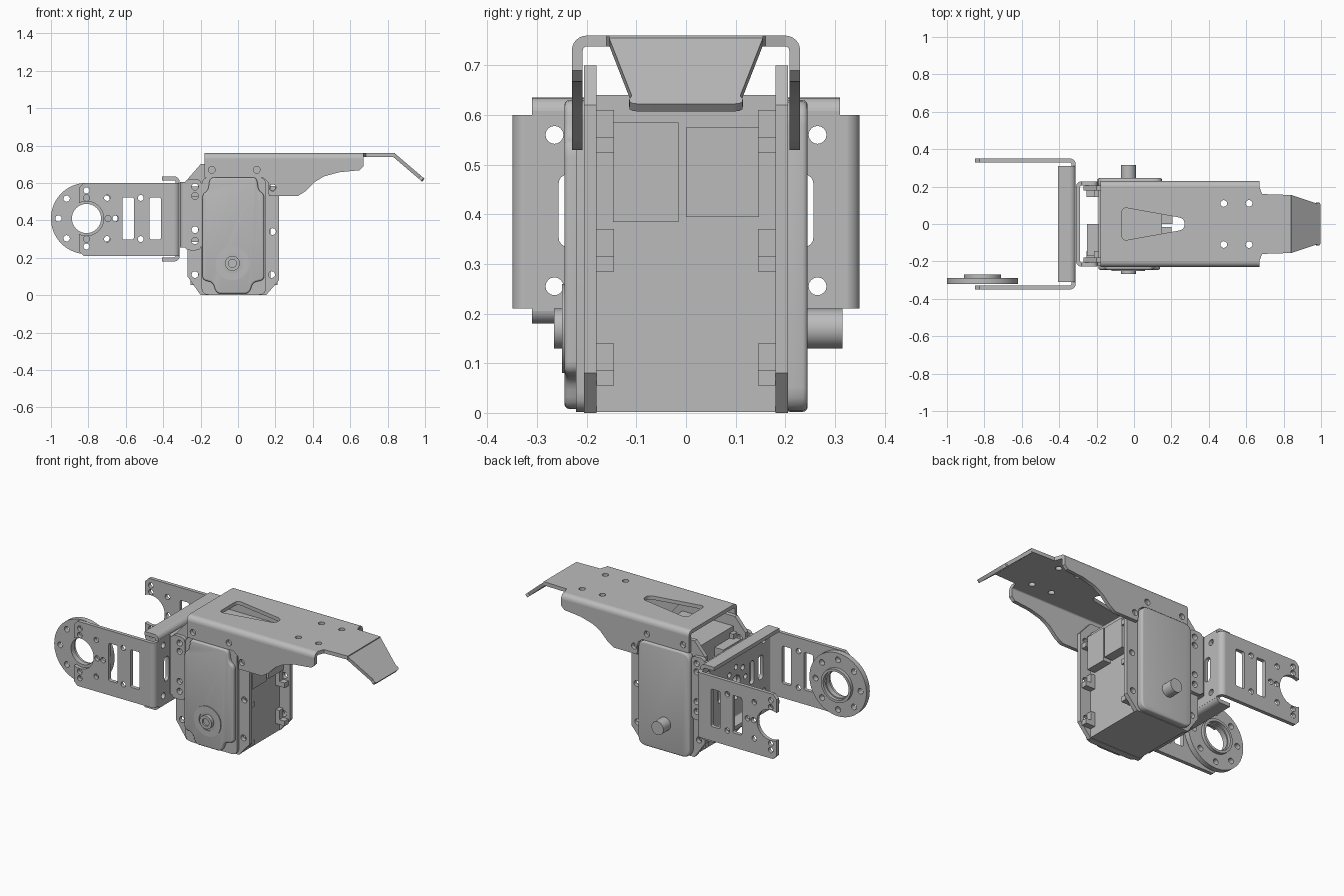
import bpy, bmesh, math
from mathutils import Matrix, Vector

cube = bpy.data.objects.get("Cube")
if cube:
    bpy.data.objects.remove(cube)

grey = bpy.data.materials.new("satin_grey")
grey.use_nodes = True
COLOUR = (0.5, 0.5, 0.5, 1)
grey.diffuse_color = COLOUR
grey.node_tree.nodes["Principled BSDF"].inputs["Base Color"].default_value = COLOUR

X, Y, Z = Vector((1, 0, 0)), Vector((0, 1, 0)), Vector((0, 0, 1))
PLANES = {"x": (Y, Z, X), "y": (X, Z, -Y), "z": (X, Y, Z)}
parts = []


def circle(u, v, r, n=24):
    return [(u + r * math.cos(i * math.tau / n), v + r * math.sin(i * math.tau / n)) for i in range(n)]


def rect(u0, u1, v0, v1):
    return [(u0, v0), (u1, v0), (u1, v1), (u0, v1)]


def rounded(points, r, steps=4):
    """Round every corner of a closed outline."""
    out = []
    pts = [Vector(p) for p in points]
    for i, p in enumerate(pts):
        a, b = pts[i - 1] - p, pts[(i + 1) % len(pts)] - p
        a = p + a.normalized() * min(r, a.length * 0.45)
        b = p + b.normalized() * min(r, b.length * 0.45)
        for k in range(steps + 1):
            t = k / steps
            out.append(tuple(a * (1 - t) ** 2 + p * 2 * t * (1 - t) + b * t * t))
    return out


def sheet(name, plane, outline, lo, hi, holes=(), frame=None, bevel=0):
    """Outline with holes, extruded from lo to hi along the plane's normal."""
    curve = bpy.data.curves.new(name, "CURVE")
    curve.dimensions, curve.fill_mode = "2D", "BOTH"
    curve.extrude = (hi - lo) / 2
    for loop in [outline, *holes]:
        spline = curve.splines.new("POLY")
        spline.points.add(len(loop) - 1)
        for point, (u, v) in zip(spline.points, loop):
            point.co = (u, v, 0, 1)
        spline.use_cyclic_u = True
    temp = bpy.data.objects.new(name + "_outline", curve)
    bpy.context.collection.objects.link(temp)
    graph = bpy.context.evaluated_depsgraph_get()
    mesh = bpy.data.meshes.new_from_object(temp.evaluated_get(graph))
    bpy.data.objects.remove(temp)
    bpy.data.curves.remove(curve)

    if frame is None:
        u, v, w = PLANES[plane]
        normal = Vector([abs(c) for c in w])
        frame = Matrix.Translation(normal * (lo + hi) / 2) @ Matrix((u, v, w)).transposed().to_4x4()
    bm = bmesh.new()
    bm.from_mesh(mesh)
    bmesh.ops.remove_doubles(bm, verts=bm.verts, dist=1e-5)
    if bevel:
        bmesh.ops.dissolve_limit(bm, angle_limit=0.01, verts=bm.verts, edges=bm.edges)
        rim = [e for e in bm.edges if len(e.link_faces) == 2 and e.calc_face_angle() > 1.2]
        bmesh.ops.bevel(bm, geom=rim, offset=bevel, segments=3, profile=0.5, affect="EDGES")
    bm.transform(frame)
    bmesh.ops.recalc_face_normals(bm, faces=bm.faces)
    bm.to_mesh(mesh)
    bm.free()
    mesh.materials.clear()
    mesh.materials.append(grey)
    obj = bpy.data.objects.new(name, mesh)
    bpy.context.collection.objects.link(obj)
    parts.append(obj)
    return obj


def box(name, x0, x1, y0, y1, z0, z1):
    return sheet(name, "z", rect(x0, x1, y0, y1), z0, z1)


def bend(name, plane, u, v, su, sv, lo, hi, r=0.03, t=0.022):
    """Quarter-round fold joining two sheets."""
    arc = [i * math.pi / 12 for i in range(7)]
    loop = [(u + su * r * math.cos(a), v + sv * r * math.sin(a)) for a in arc]
    loop += [(u + su * (r - t) * math.cos(a), v + sv * (r - t) * math.sin(a)) for a in reversed(arc)]
    return sheet(name, plane, loop, lo, hi)


def pair(s, a, b):
    return sorted((s * a, s * b))


# Servo core, flanges, screw lugs
box("servo_core", -0.19, 0.15, -0.185, 0.185, 0.002, 0.64)
flange = [(-0.2, 0), (0.15, 0), (0.22, 0.08), (0.22, 0.62), (0.15, 0.7), (-0.2, 0.7), (-0.27, 0.62), (-0.27, 0.1)]
left_holes = [(-0.23, z) for z in (0.29, 0.35, 0.53, 0.58)]
screws = [(0.18, 0.11), (0.185, 0.34), (0.185, 0.58), (-0.23, 0.11)] + left_holes
for s, side in ((-1, "front"), (1, "back")):
    sheet(side + "_flange", "y", flange, *pair(s, 0.18, 0.205), [circle(u, v, 0.018, 16) for u, v in screws])
    for z in (0.055, 0.285, 0.525):
        for x0, x1, mid in ((0.15, 0.21, 0.175), (-0.255, -0.19, -0.215)):
            box(side + "_lug", x0, x1, *pair(s, 0.145, 0.18), z, z + 0.03)
            inner = (x0, mid) if x0 > 0 else (mid, x1)
            box(side + "_nut_seat", *inner, *pair(s, 0.145, 0.18), z + 0.03, z + 0.085)

# Cable sockets
box("right_socket", 0.15, 0.2, -0.147, -0.015, 0.385, 0.585)
box("left_socket", 0.15, 0.205, 0, 0.147, 0.395, 0.575)
box("rear_socket", -0.25, -0.19, -0.17, 0, 0.385, 0.58)

# Servo covers
front_cover = [(-0.19, 0.08), (-0.135, 0.07), (-0.115, 0.008), (0.06, 0.008), (0.08, 0.07), (0.14, 0.08),
               (0.14, 0.54), (0.11, 0.56), (0.1, 0.63), (-0.15, 0.63), (-0.16, 0.56), (-0.19, 0.54)]
sheet("front_cover", "y", rounded(front_cover, 0.025), -0.245, -0.2, bevel=0.01)
sheet("front_cover_base", "y", rounded(rect(-0.195, 0.15, 0.002, 0.63), 0.04), -0.222, -0.2)
sheet("back_cover", "y", rounded(rect(-0.195, 0.15, 0.002, 0.63), 0.05), 0.2, 0.245, bevel=0.01)

# Output shaft and rear pivot
SX, SZ = -0.03, 0.17
sheet("shaft_collar", "y", circle(SX, SZ, 0.09, 40), -0.25, -0.24, [circle(SX, SZ, 0.055)])
sheet("shaft_ring", "y", circle(SX, SZ, 0.04), -0.266, -0.24, [circle(SX, SZ, 0.022)])
sheet("shaft_core", "y", circle(SX, SZ, 0.022), -0.255, -0.24)
sheet("rear_pivot", "y", circle(SX, SZ, 0.04), 0.24, 0.315)

# Top bracket
deck = [(-0.18, -0.2), (0.67, -0.2), (0.685, -0.16), (0.84, -0.155),
        (0.84, 0.155), (0.685, 0.16), (0.67, 0.2), (-0.18, 0.2)]
window = rounded([(-0.065, -0.09), (0.27, -0.03), (0.27, 0.03), (-0.065, 0.09)], 0.03)
deck_holes = [circle(x, y, 0.018, 16) for x in (0.48, 0.615) for y in (-0.11, 0.11)]
sheet("top_deck", "z", deck, 0.738, 0.76, [window] + deck_holes)
flap = [(-0.18, 0.73), (-0.18, 0.63), (0.13, 0.63), (0.16, 0.605), (0.165, 0.53), (0.32, 0.53), (0.36, 0.555),
        (0.41, 0.605), (0.46, 0.635), (0.54, 0.657), (0.65, 0.668), (0.672, 0.69), (0.672, 0.73)]
for s, side in ((-1, "front"), (1, "back")):
    sheet(side + "_flap", "y", flap, *pair(s, 0.208, 0.23),
          [circle(u, v, 0.018, 16) for u, v in ((-0.14, 0.67), (0.1, 0.67), (0.185, 0.575))])
    bend(side + "_flap_fold", "x", s * 0.2, 0.73, s, 1, -0.18, 0.672)
slope = Vector((0.76, 0, -0.65)).normalized()
tip_frame = Matrix((slope, Y, slope.cross(Y))).transposed().to_4x4()
tip_frame.translation = (0.835, 0, 0.748)
tip = [(0, -0.155)] + rounded([(0.205, -0.125), (0.205, 0.125), (0, 0), (0, 0)], 0.03)[:10] + [(0, 0.155)]
sheet("sloping_tip", None, tip, -0.01, 0.01, frame=tip_frame)

# Small bracket joining servo and arm bracket
for s, side in ((-1, "front"), (1, "back")):
    sheet(side + "_link_side", "y", rounded(rect(-0.285, -0.195, 0.24, 0.62), 0.03), *pair(s, 0.206, 0.228),
          [circle(u, v, 0.018, 16) for u, v in left_holes])
    bend(side + "_link_fold", "z", -0.28, s * 0.198, -1, s, 0.255, 0.605)
centre_holes = [circle(0, 0.41, 0.04)] + [circle(u, v, 0.016, 12) for u, v in circle(0, 0.41, 0.09, 8)]
slots = [rounded(rect(u - 0.022, u + 0.022, 0.335, 0.48), 0.022) for u in (-0.235, 0.235)]
sheet("link_plate", "x", rect(-0.198, 0.198, 0.255, 0.605), -0.31, -0.288, centre_holes)

# Arm bracket web with stiffening lips
web = [(-0.325, 0.21), (-0.31, 0.21), (-0.31, 0.205), (0.31, 0.205), (0.31, 0.21), (0.325, 0.21),
       (0.325, 0.6), (0.31, 0.6), (0.31, 0.608), (-0.31, 0.608), (-0.31, 0.6), (-0.325, 0.6)]
web_holes = [circle(y, z, 0.018, 16) for y in (-0.265, 0.265) for z in (0.255, 0.56)]
mid_slots = [rounded(rect(u - 0.02, u + 0.02, 0.34, 0.48), 0.02) for u in (-0.15, 0.15)]
sheet("arm_web", "x", web, -0.334, -0.312, web_holes + slots + mid_slots + centre_holes)
for name, z0, z1, zc, sz in (("upper", 0.613, 0.635, 0.605, 1), ("lower", 0.18, 0.202, 0.21, -1)):
    sheet(name + "_lip", "z", rect(-0.405, -0.342, -0.31, 0.31), z0, z1)
    bend(name + "_lip_fold", "y", -0.342, zc, 1, sz, -0.31, 0.31)

# Arms with an open round notch
AX, AZ = -0.81, 0.41
notch = [(AX + 0.092 * math.cos(a), AZ + 0.092 * math.sin(a)) for a in
         [math.radians(115 - 230 * i / 20) for i in range(21)]]
arm = [(-0.85, 0.235), (-0.825, 0.21), (-0.342, 0.21), (-0.342, 0.6), (-0.825, 0.6), (-0.85, 0.575)] + notch
arm_holes = [circle(u, AZ + s * d, 0.016, 16) for s in (-1, 1)
             for u, d in ((AX, 0.15), (AX, 0.11), (-0.7, 0.11), (-0.52, 0.11))]
arm_holes += [circle(u, AZ, 0.016, 16) for u in (-0.695, -0.655)]
arm_holes += [rounded(rect(u, u + 0.06, 0.297, 0.523), 0.01) for u in (-0.617, -0.472)]
for s, side in ((-1, "front"), (1, "back")):
    sheet(side + "_arm", "y", arm, *pair(s, 0.328, 0.35), arm_holes)
    bend(side + "_arm_fold", "z", -0.342, s * 0.32, 1, s, 0.21, 0.6)

# Round horn inside the front arm
horn_holes = [circle(u, v, 0.017, 16) for u, v in circle(AX, AZ, 0.15, 8)]
sheet("horn_disc", "y", circle(AX, AZ, 0.19, 64), -0.322, -0.29, [circle(AX, AZ, 0.078, 40)] + horn_holes)
sheet("horn_hub", "y", circle(AX, AZ, 0.1, 48), -0.29, -0.27, [circle(AX, AZ, 0.085, 40)])

# Smooth the round walls, keep the sheet edges crisp
bpy.ops.object.select_all(action="DESELECT")
for obj in parts:
    obj.select_set(True)
bpy.context.view_layer.objects.active = parts[0]
bpy.ops.object.shade_smooth_by_angle(angle=math.radians(35))
